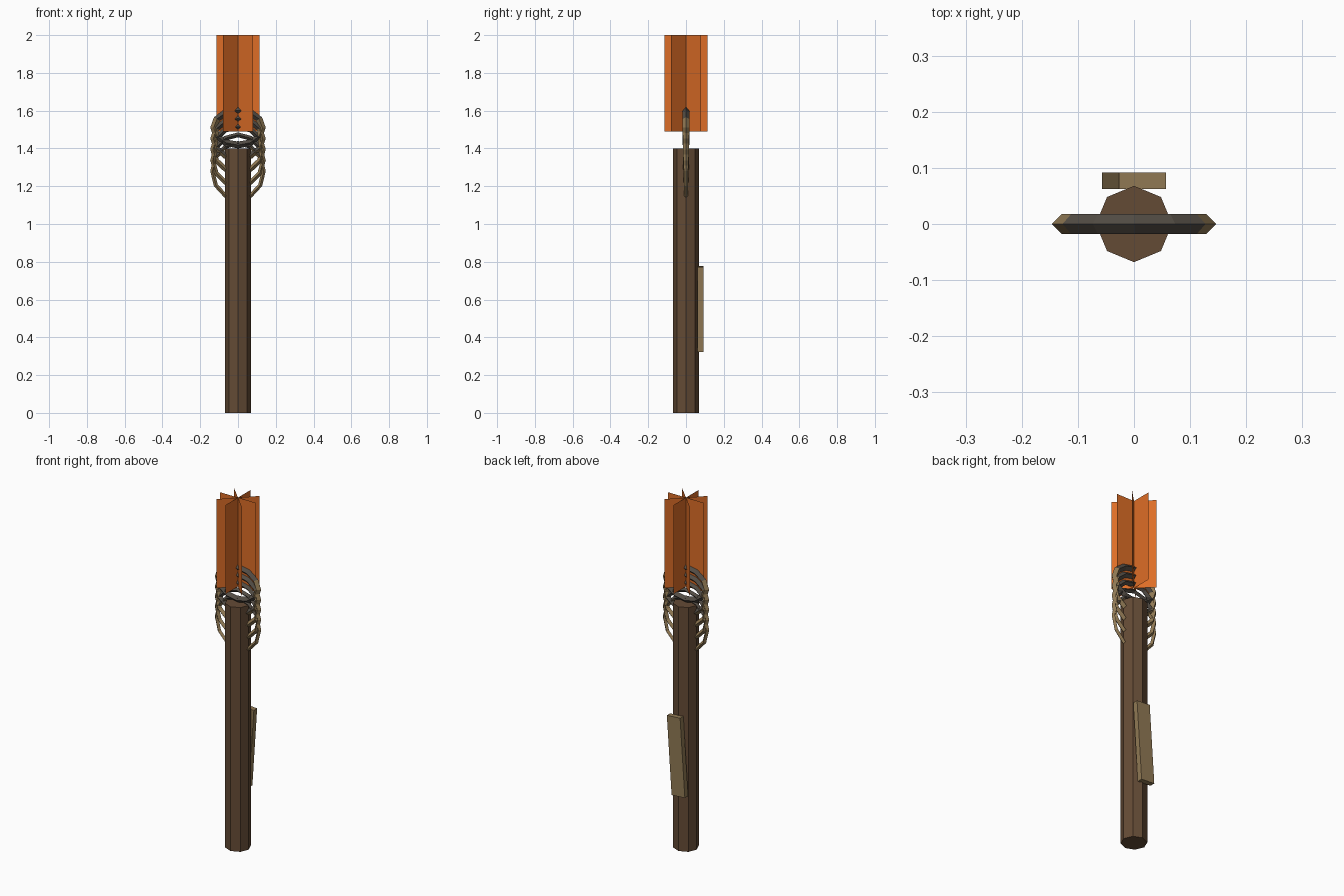
import bpy, bmesh, math
from mathutils import Matrix

if "Cube" in bpy.data.objects:
    bpy.data.objects.remove(bpy.data.objects["Cube"])


def material(name, rgb):
    m = bpy.data.materials.new(name)
    m.diffuse_color = (*rgb, 1)
    m.use_nodes = True
    m.node_tree.nodes["Principled BSDF"].inputs["Base Color"].default_value = m.diffuse_color
    return m


WOOD = material("dark wood", (0.127, 0.070, 0.036))
TAN = material("tan binding", (0.285, 0.195, 0.090))
CHAR = material("charred binding", (0.085, 0.072, 0.058))
FLAME = material("flame orange", (0.73, 0.155, 0.02))


def finish(name, bm, *mats):
    mesh = bpy.data.meshes.new(name)
    bm.normal_update()
    bm.to_mesh(mesh)
    bm.free()
    for m in mats:
        mesh.materials.append(m)
    ob = bpy.data.objects.new(name, mesh)
    bpy.context.collection.objects.link(ob)
    return ob


# Octagonal pole
bm = bmesh.new()
bmesh.ops.create_cone(bm, cap_ends=True, segments=8, radius1=0.068, radius2=0.068,
                      depth=1.4, matrix=Matrix.Translation((0, 0, 0.7)))
finish("pole", bm, WOOD)

# Slightly tilted plank on the back
bm = bmesh.new()
bmesh.ops.create_cube(bm, size=1, matrix=Matrix.Translation((0, 0.077, 0.55))
                      @ Matrix.Rotation(0.067, 4, 'Y') @ Matrix.Diagonal((0.084, 0.03, 0.45, 1)))
finish("back_plank", bm, TAN)

# Upright binding rings with a diamond section, taller and thinner further down
SEG = 12
for k in range(5):
    top, bottom = 1.62 - 0.045 * k, 1.40 - 0.07 * k
    thick = 0.018 - 0.0017 * k
    rx, rz, cz = 0.147 - thick, (top - bottom) / 2 - thick, (top + bottom) / 2
    bm = bmesh.new()
    loops = []
    for i in range(SEG):
        a = math.tau * i / SEG
        loop = []
        for j in range(4):
            b = math.tau * j / 4
            d = thick * math.cos(b)
            loop.append(bm.verts.new(((rx + d) * math.cos(a), thick * math.sin(b),
                                      cz + (rz + d) * math.sin(a))))
        loops.append(loop)
    for i in range(SEG):
        p, q = loops[i], loops[(i + 1) % SEG]
        for j in range(4):
            n = (j + 1) % 4
            f = bm.faces.new((p[j], q[j], q[n], p[n]))
            c = f.calc_center_median()
            # charred near the flame
            f.material_index = 1 if c.z > 1.38 and abs(c.x) < 0.1 else 0
    bmesh.ops.recalc_face_normals(bm, faces=bm.faces[:])
    finish(f"binding_ring_{k + 1}", bm, TAN, CHAR)

# Flame made of four crossing upright sheets
bm = bmesh.new()
for i in range(4):
    a = math.pi * i / 4
    x, y = 0.114 * math.cos(a), 0.114 * math.sin(a)
    bm.faces.new([bm.verts.new(v) for v in
                  ((-x, -y, 1.49), (x, y, 1.49), (x, y, 2.0), (-x, -y, 2.0))])
finish("flame", bm, FLAME)
